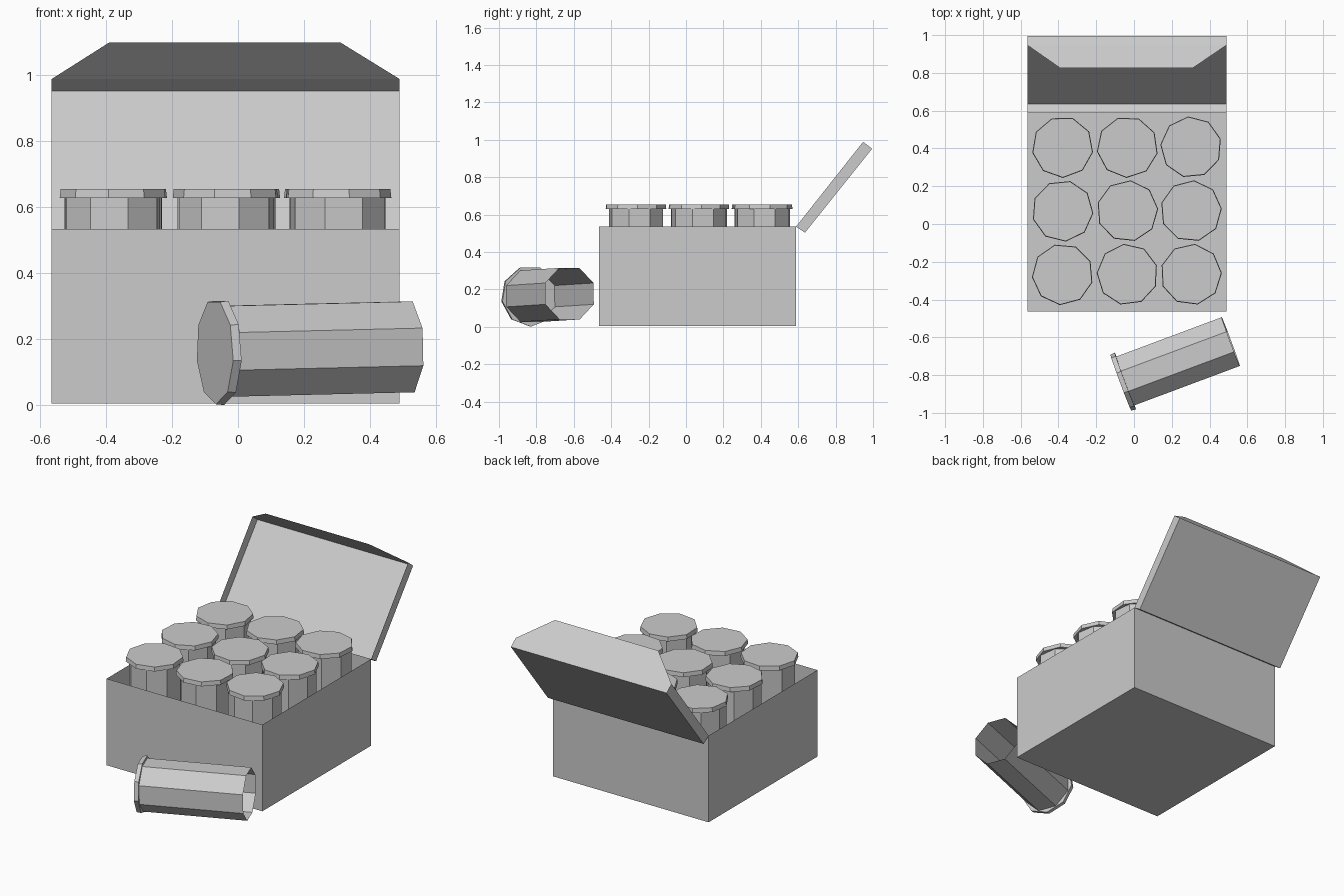
import bpy, bmesh, math, random
from mathutils import Matrix, Vector

if "Cube" in bpy.data.objects:
    bpy.data.objects.remove(bpy.data.objects["Cube"])

random.seed(4)
X0, X1 = -0.565, 0.49
CAN_LEN = 0.622


def mesh_object(name, verts, faces):
    me = bpy.data.meshes.new(name)
    me.from_pydata(verts, [], faces)
    ob = bpy.data.objects.new(name, me)
    bpy.context.collection.objects.link(ob)
    return ob


def loft(name, sides, phase, rings, close, matrix):
    """Faceted tube through (radius, z) rings, optionally closed at both ends."""
    verts, faces = [], []
    for r, z in rings:
        for i in range(sides):
            a = phase + 2 * math.pi * i / sides
            verts.append((r * math.cos(a), r * math.sin(a), z))
    for k in range(len(rings) - 1):
        for i in range(sides):
            j = (i + 1) % sides
            faces.append((k * sides + i, k * sides + j,
                          (k + 1) * sides + j, (k + 1) * sides + i))
    if close:
        faces.append(tuple(reversed(range(sides))))
        faces.append(tuple(range((len(rings) - 1) * sides, len(rings) * sides)))
    ob = mesh_object(name, verts, faces)
    ob.matrix_world = matrix
    return ob


def can(name, matrix):
    loft(name + "_body", 8, math.radians(22.5),
         [(0.149, 0), (0.149, CAN_LEN - 0.02)], False, matrix)
    loft(name + "_cap", 9, math.pi,
         [(0.163, CAN_LEN - 0.026), (0.16, CAN_LEN)], True, matrix)


# open-topped carton
bm = bmesh.new()
bmesh.ops.create_cube(bm, size=1)
bmesh.ops.transform(bm, verts=bm.verts, matrix=Matrix.Translation(
    ((X0 + X1) / 2, 0.062, 0.27)) @ Matrix.Diagonal((X1 - X0, 1.053, 0.53, 1)))
top = max(bm.faces, key=lambda f: f.calc_center_median().z)
bmesh.ops.delete(bm, geom=[top], context='FACES_ONLY')
me = bpy.data.meshes.new("carton")
bm.to_mesh(me)
bm.free()
bpy.context.collection.objects.link(bpy.data.objects.new("carton", me))

# hinged lid tray: four profile corners swept across the width, inner side open
profile = [(0.588, 0.535), (0.636, 0.503), (0.995, 0.952), (0.947, 0.989)]
verts = [(x, y, z) for x in (X0, X1) for y, z in profile]
mesh_object("lid", verts, [(0, 4, 5, 1), (1, 5, 6, 2), (2, 6, 7, 3),
                           (0, 1, 2, 3), (7, 6, 5, 4)])

# tapered tuck flap continuing the lid's end wall
mesh_object("lid_flap", [(X0, 0.947, 0.989), (X1, 0.947, 0.989),
                         (0.31, 0.825, 1.10), (-0.39, 0.825, 1.10)],
            [(0, 1, 2, 3)])

# nine standing cans
for r, y in enumerate((-0.267, 0.069, 0.407)):
    for c, x in enumerate((-0.378, -0.035, 0.302)):
        turn = Matrix.Rotation(random.uniform(0, 2 * math.pi), 4, 'Z')
        can(f"can_{r}_{c}", Matrix.Translation((x, y, 0.655 - CAN_LEN)) @ turn)

# fallen can in front of the carton
open_end = Vector((0.5125, -0.6225, 0.177))
cap_end = Vector((-0.07, -0.84, 0.163))
az = (cap_end - open_end).normalized()
ay = az.cross(Vector((0, 0, 1))).normalized()
ax = ay.cross(az)
rot = Matrix((ax, ay, az)).transposed().to_4x4()
can("fallen_can", Matrix.Translation(open_end) @ rot)
